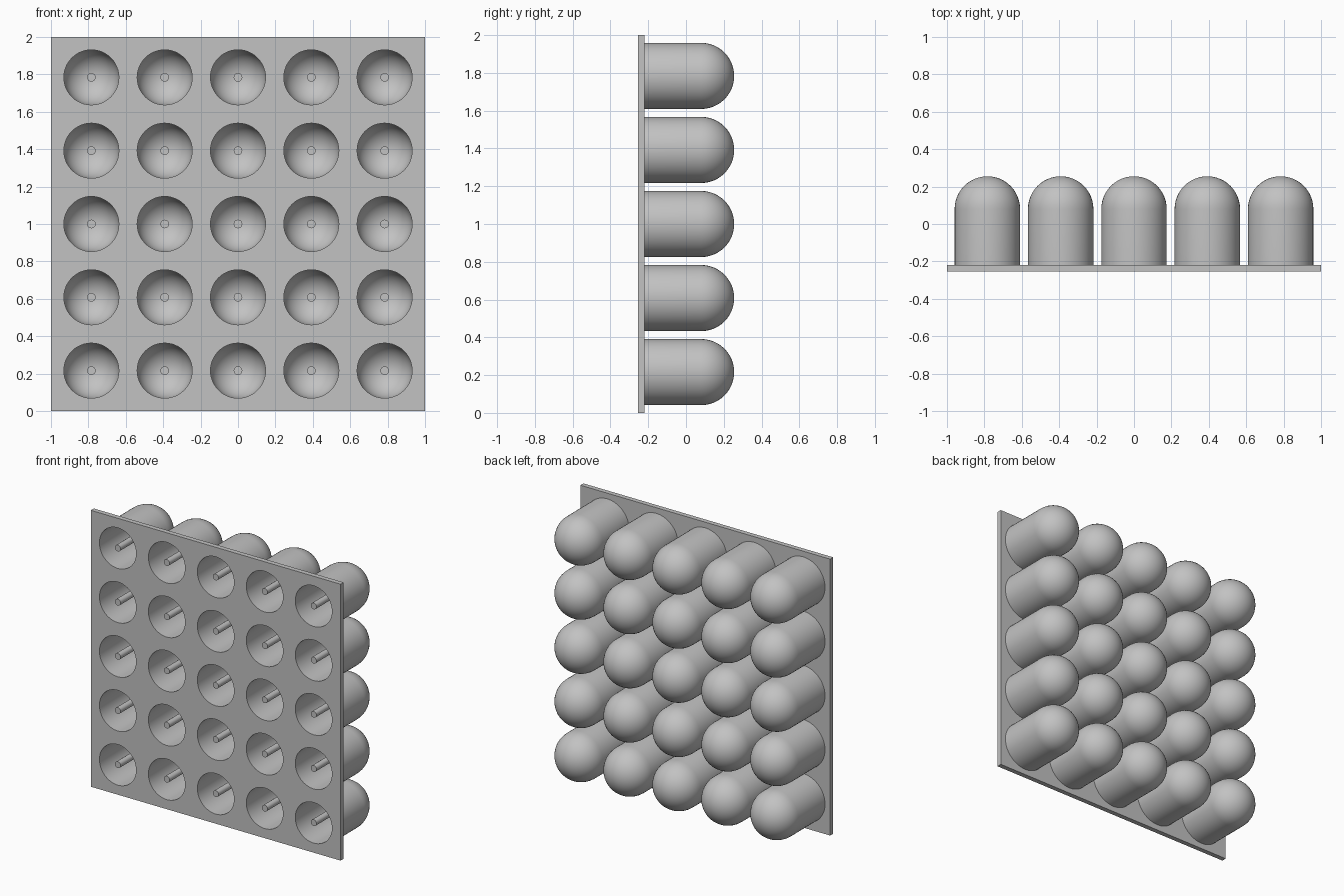
import bpy, bmesh, math
from mathutils import Matrix, Vector

# Remove the default cube
cube = bpy.data.objects.get("Cube")
if cube:
    bpy.data.objects.remove(cube, do_unlink=True)

PITCH, COUNT, SEGMENTS = 0.392, 5, 48
OUTER, INNER, ROD = 0.175, 0.147, 0.023
FRONT, BACK, SHOULDER = -0.255, -0.22, 0.08
TURN = Matrix.Rotation(math.radians(90), 4, 'X')
offsets = [(i - (COUNT - 1) / 2) * PITCH for i in range(COUNT)]
centres = [(x, 1 + z) for z in offsets for x in offsets]

grey = bpy.data.materials.new("plain grey")
grey.use_nodes = True
colour = (0.54, 0.54, 0.54, 1)
grey.diffuse_color = colour
grey.node_tree.nodes["Principled BSDF"].inputs["Base Color"].default_value = colour


def finish_mesh(bm, name):
    bmesh.ops.recalc_face_normals(bm, faces=bm.faces)
    mesh = bpy.data.meshes.new(name)
    bm.to_mesh(mesh)
    bm.free()
    mesh.materials.append(grey)
    return mesh


def place(mesh, name, location=(0, 0, 0)):
    obj = bpy.data.objects.new(name, mesh)
    obj.location = location
    bpy.context.collection.objects.link(obj)
    return obj


def activate(obj):
    bpy.ops.object.select_all(action='DESELECT')
    obj.select_set(True)
    bpy.context.view_layer.objects.active = obj


def add_cylinder(bm, radius, y0, y1, x=0, z=0, segments=SEGMENTS):
    spot = Matrix.Translation((x, (y0 + y1) / 2, z))
    bmesh.ops.create_cone(bm, cap_ends=True, segments=segments, radius1=radius,
                          radius2=radius, depth=y1 - y0, matrix=spot @ TURN)


def dome_arc(radius, steps=12):
    angles = [math.pi / 2 * i / steps for i in range(steps + 1)]
    return [Vector((radius * math.cos(a), SHOULDER + radius * math.sin(a), 0))
            for a in angles]


# Square front plate with round openings
bm = bmesh.new()
size = Matrix.Diagonal((2, BACK - FRONT, 2, 1))
bmesh.ops.create_cube(bm, size=1, matrix=Matrix.Translation((0, (FRONT + BACK) / 2, 1)) @ size)
plate = place(finish_mesh(bm, "front_plate"), "front_plate")

bm = bmesh.new()
for x, z in centres:
    add_cylinder(bm, INNER, FRONT - 0.1, BACK + 0.1, x, z)
cutter = place(finish_mesh(bm, "opening_cutter"), "opening_cutter")
cutter.hide_render = True

activate(plate)
cut = plate.modifiers.new("openings", 'BOOLEAN')
cut.operation = 'DIFFERENCE'
cut.solver = 'EXACT'
cut.object = cutter
bpy.ops.object.modifier_apply(modifier=cut.name)
bpy.data.objects.remove(cutter, do_unlink=True)
bpy.ops.object.shade_smooth_by_angle(angle=math.radians(30))

# Hollow round-ended cup, turned from a wall profile
bm = bmesh.new()
profile = [Vector((INNER, BACK, 0)), Vector((OUTER, BACK, 0))] + dome_arc(OUTER)
inside = list(reversed([Vector((INNER, BACK, 0))] + dome_arc(INNER)))
edges = []
for points in (profile, inside):
    verts = [bm.verts.new(p) for p in points]
    edges += [bm.edges.new(pair) for pair in zip(verts, verts[1:])]
bmesh.ops.spin(bm, geom=edges + bm.verts[:], cent=(0, 0, 0), axis=(0, 1, 0),
               angle=math.tau, steps=SEGMENTS)
bmesh.ops.remove_doubles(bm, verts=bm.verts, dist=0.0005)
cup_mesh = finish_mesh(bm, "cup")

# Thin centre rod, reaching from the plate front to the cup end
bm = bmesh.new()
add_cylinder(bm, ROD, FRONT, SHOULDER + INNER + 0.01, segments=24)
rod_mesh = finish_mesh(bm, "centre_rod")

# Repeat cups and rods over the square grid
for number, (x, z) in enumerate(centres):
    for mesh in (cup_mesh, rod_mesh):
        obj = place(mesh, f"{mesh.name}_{number + 1}", (x, 0, z))
        if number == 0:
            activate(obj)
            bpy.ops.object.shade_smooth_by_angle(angle=math.radians(30))
